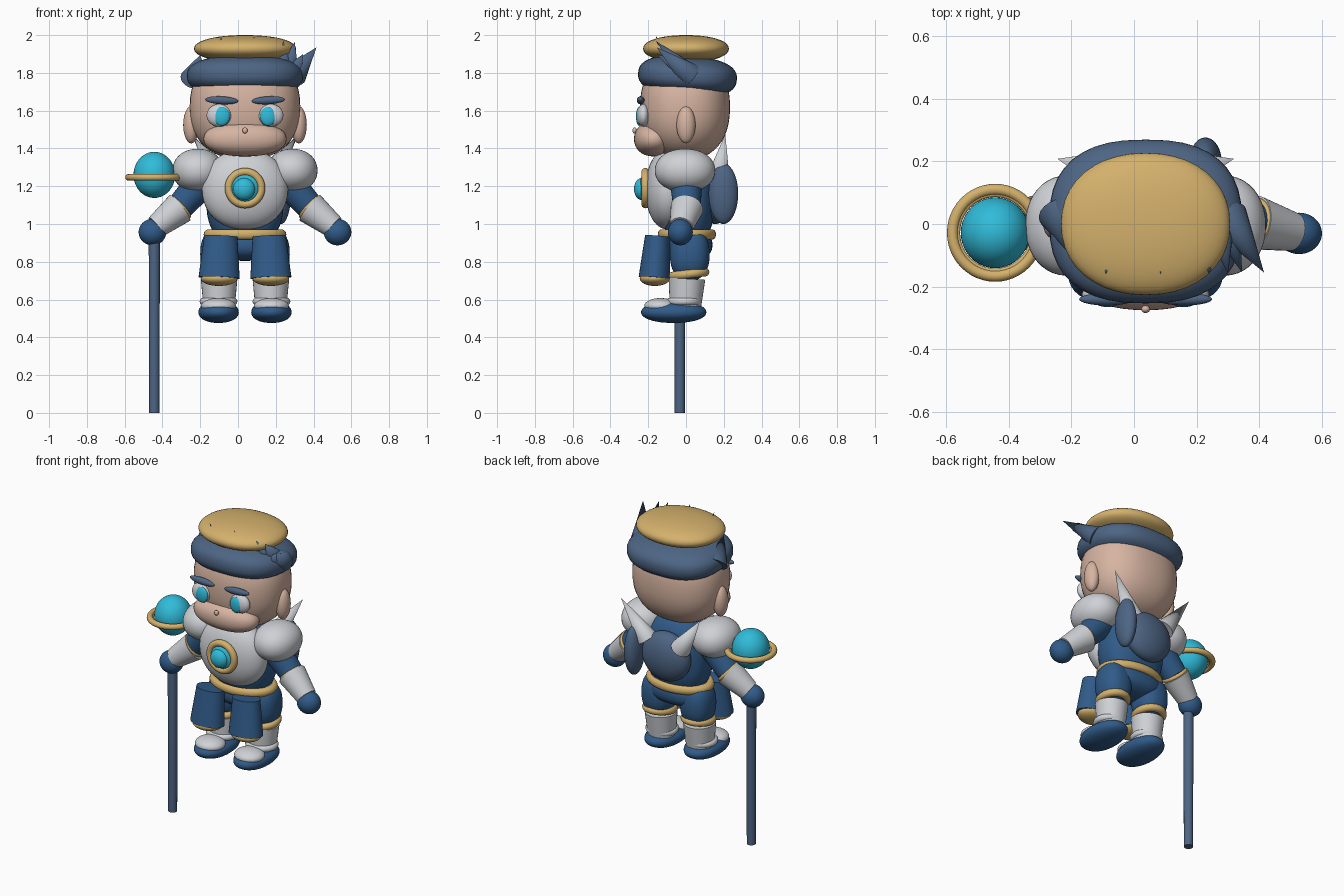
import bpy, math
from mathutils import Vector, Matrix

CX = 0.037  # body centre line


def material(name, rgb):
    m = bpy.data.materials.new(name)
    m.diffuse_color = (*rgb, 1)
    return m


SKIN = material("skin", (0.68, 0.46, 0.36))
WHITE = material("armour_white", (0.62, 0.64, 0.67))
SLATE = material("slate_blue", (0.075, 0.13, 0.23))
BLUE = material("suit_blue", (0.03, 0.105, 0.25))
GOLD = material("gold", (0.66, 0.44, 0.15))
CYAN = material("cyan_glow", (0.03, 0.50, 0.70))


def finish(name, mat, angle=45):
    o = bpy.context.object
    o.name = name
    o.data.materials.append(mat)
    bpy.ops.object.shade_smooth_by_angle(angle=math.radians(angle))
    return o


def ball(name, mat, loc, radii, power=1.0, rot=(0, 0, 0)):
    """Ellipsoid; power below 1 makes it boxier."""
    bpy.ops.mesh.primitive_uv_sphere_add(segments=40, ring_count=24, location=loc, rotation=rot)
    o = finish(name, mat)
    for v in o.data.vertices:
        v.co = Vector([math.copysign(abs(c) ** power, c) * r for c, r in zip(v.co, radii)])
    return o


def rod(name, mat, a, b, r1, r2, squash=1.0, sides=32):
    """Tapered rod from a to b; squash flattens it along y."""
    a, b = Vector(a), Vector(b)
    d = b - a
    bpy.ops.mesh.primitive_cone_add(vertices=sides, radius1=r1, radius2=r2, depth=d.length)
    o = finish(name, mat)
    turn = Vector((0, 0, 1)).rotation_difference(d).to_matrix().to_4x4()
    o.data.transform(turn @ Matrix.Diagonal((1, squash, 1, 1)))
    o.location = (a + b) / 2
    return o


def ring(name, mat, loc, rx, ry, minor, axis=(0, 0, 1), thick=1.0):
    bpy.ops.mesh.primitive_torus_add(major_segments=48, minor_segments=14,
                                     major_radius=rx, minor_radius=minor)
    o = finish(name, mat)
    turn = Vector((0, 0, 1)).rotation_difference(Vector(axis)).to_matrix().to_4x4()
    o.data.transform(turn @ Matrix.Diagonal((1, ry / rx, thick, 1)))
    o.location = loc
    return o


# Head and face
ball("head", SKIN, (CX, -0.005, 1.62), (0.293, 0.238, 0.28), 0.87)
ball("muzzle", SKIN, (CX, -0.17, 1.45), (0.22, 0.105, 0.092), 0.92)
ball("nose", SKIN, (CX, -0.272, 1.495), (0.014, 0.012, 0.016))

# Cap
ball("cap_band", SLATE, (CX, 0.008, 1.782), (0.308, 0.262, 0.108), 0.8, (math.radians(-4), 0, 0))
ball("cap_top", GOLD, (CX, 0, 1.928), (0.27, 0.227, 0.072), 0.93)

# Tuft spikes poking out of the cap
spikes = [
    ((0.30, 0.02, 1.79), (0.415, -0.155, 1.935), 0.065),
    ((0.29, 0.00, 1.80), (0.345, -0.155, 1.90), 0.05),
    ((0.27, -0.01, 1.82), (0.30, -0.155, 1.965), 0.05),
    ((0.24, -0.03, 1.82), (0.24, -0.16, 1.97), 0.05),
    ((0.08, -0.07, 1.80), (0.085, -0.16, 1.996), 0.045),
    ((-0.08, -0.07, 1.80), (-0.09, -0.16, 1.996), 0.045),
    ((-0.23, 0.03, 1.77), (-0.20, -0.10, 1.895), 0.075),
]
for i, (a, b, r) in enumerate(spikes):
    rod(f"cap_spike_{i}", SLATE, a, b, r, 0.0, sides=20)

# Paired parts
for side, s in (("left", -1), ("right", 1)):
    def X(d):
        return CX + s * d

    # Face
    ball(f"{side}_ear", SKIN, (X(0.285), 0, 1.525), (0.042, 0.05, 0.098))
    ball(f"{side}_eye", WHITE, (X(0.137), -0.225, 1.575), (0.066, 0.034, 0.06))
    ball(f"{side}_iris", CYAN, (X(0.122), -0.247, 1.57), (0.042, 0.018, 0.05))
    ball(f"{side}_brow", SLATE, (X(0.124), -0.24, 1.655), (0.088, 0.02, 0.021),
         rot=(0, math.radians(-s * 3), 0))

    # Shoulder, arm and hand
    ball(f"{side}_shoulder_pad", WHITE, (X(0.25), -0.005, 1.283), (0.134, 0.16, 0.115), 0.95)
    elbow = (X(0.345), 0.005, 1.09)
    rod(f"{side}_upper_arm", BLUE, (X(0.21), 0.0, 1.24), elbow, 0.088, 0.072)
    ring(f"{side}_elbow_ring", GOLD, elbow, 0.068, 0.068, 0.012,
         Vector((s * 0.14, -0.03, -0.13)))
    rod(f"{side}_forearm", WHITE, (X(0.345), 0.005, 1.085), (X(0.47), -0.025, 0.985), 0.087, 0.062)
    ball(f"{side}_hand", BLUE, (X(0.49), -0.03, 0.957), (0.073, 0.066, 0.07))

    # Leg
    ball(f"{side}_thigh", BLUE, (X(0.137), 0.02, 0.84), (0.1, 0.105, 0.14), 0.85)
    ring(f"{side}_knee_ring", GOLD, (X(0.137), 0.015, 0.735), 0.08, 0.085, 0.023, (0, -0.12, 1))
    rod(f"{side}_shin", WHITE, (X(0.137), -0.005, 0.53), (X(0.137), 0.005, 0.71), 0.08, 0.097)
    ring(f"{side}_ankle_cuff", WHITE, (X(0.14), -0.01, 0.59), 0.08, 0.075, 0.02)
    ball(f"{side}_boot", BLUE, (X(0.14), -0.065, 0.533), (0.107, 0.173, 0.057), 0.93)
    ball(f"{side}_toe_cap", WHITE, (X(0.14), -0.135, 0.566), (0.092, 0.086, 0.042))

    # Skirt panel with gold lower trim
    rod(f"{side}_skirt_panel", BLUE, (X(0.137), -0.168, 0.715), (X(0.128), -0.15, 0.935),
        0.109, 0.088, 0.76)
    ball(f"{side}_panel_trim", GOLD, (X(0.137), -0.165, 0.712), (0.097, 0.08, 0.04))

    # Back horn
    rod(f"{side}_back_horn", WHITE, (X(0.12), 0.17, 1.24), (X(0.282), 0.208, 1.475), 0.062, 0.0)

# Torso
ball("torso", BLUE, (CX, 0.01, 1.13), (0.205, 0.14, 0.25), 0.8)
ball("pelvis", BLUE, (CX, 0.01, 0.89), (0.2, 0.13, 0.085), 0.85)
ball("chest_plate", WHITE, (CX, -0.095, 1.183), (0.228, 0.12, 0.212), 0.95)
ring("belt", GOLD, (CX, 0.005, 0.945), 0.192, 0.135, 0.027)

# Chest jewel
ring("jewel_setting", GOLD, (CX, -0.215, 1.19), 0.086, 0.086, 0.021, (0, -1, 0))
ball("jewel_base", CYAN, (CX, -0.218, 1.19), (0.074, 0.03, 0.074))
ball("jewel_dome", CYAN, (CX - 0.005, -0.235, 1.185), (0.058, 0.04, 0.058))

# Back pack
ball("back_pack", SLATE, (0.03, 0.155, 1.155), (0.165, 0.085, 0.155))
ball("back_pack_disc", SLATE, (0.228, 0.198, 1.16), (0.052, 0.078, 0.16))

# Staff with ringed orb
rod("staff", SLATE, (-0.443, -0.033, 0), (-0.443, -0.033, 1.0), 0.027, 0.03, sides=16)
ball("orb", CYAN, (-0.443, -0.028, 1.26), (0.11, 0.113, 0.122))
ring("orb_ring_outer", GOLD, (-0.443, -0.028, 1.247), 0.136, 0.138, 0.018)
ring("orb_ring_inner", GOLD, (-0.443, -0.028, 1.247), 0.121, 0.123, 0.009)
